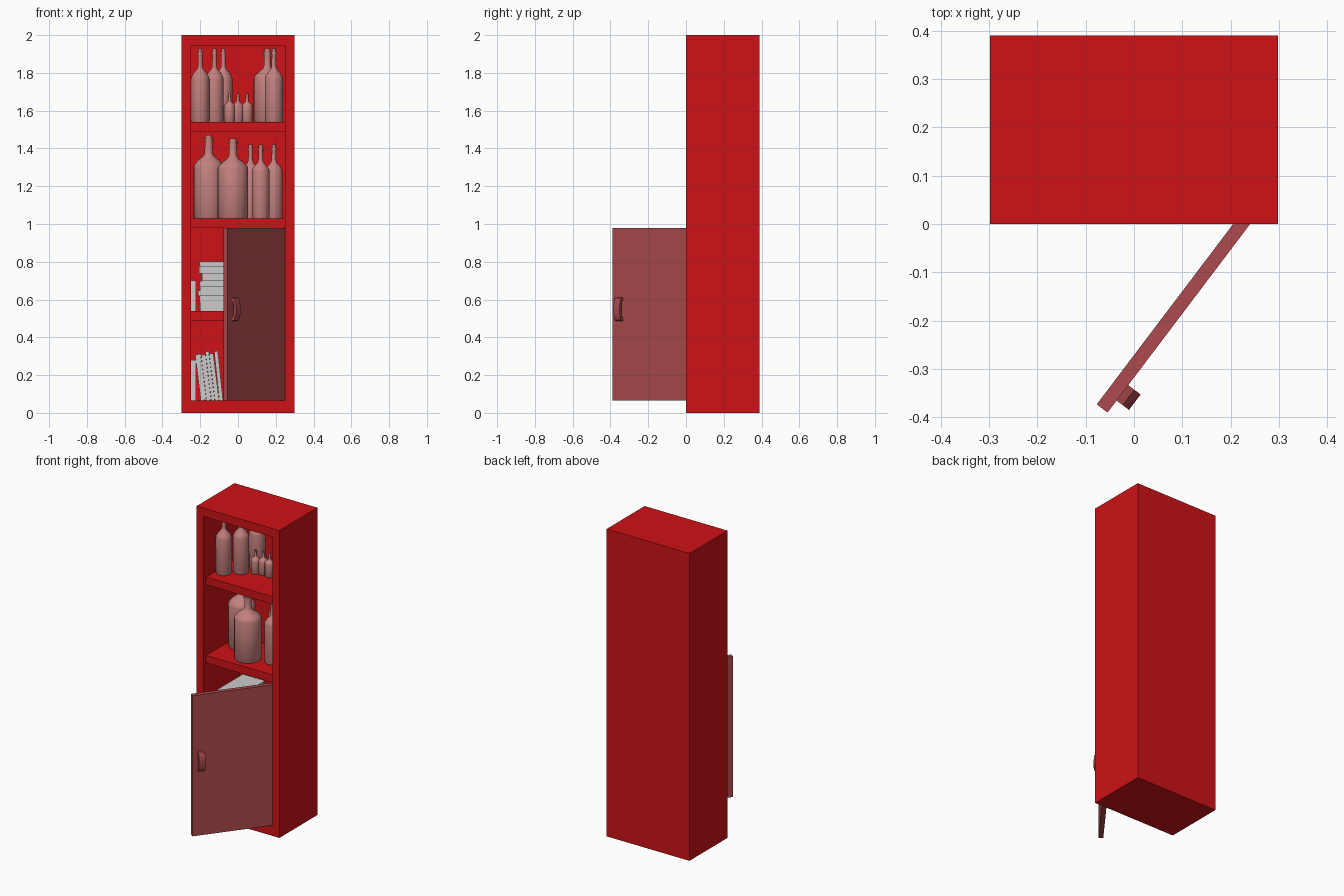
import bpy, bmesh, math, random
from mathutils import Matrix, Vector

if "Cube" in bpy.data.objects:
    bpy.data.objects.remove(bpy.data.objects["Cube"])

random.seed(4)


def mat(name, col):
    m = bpy.data.materials.new(name)
    m.diffuse_color = (*col, 1)
    m.use_nodes = True
    m.node_tree.nodes["Principled BSDF"].inputs["Base Color"].default_value = m.diffuse_color
    return m


RED = mat("cabinet_red", (0.62, 0.006, 0.008))
DOOR = mat("door_red", (0.42, 0.07, 0.075))
GLASS = mat("bottle_pink", (0.55, 0.22, 0.21))


def finish(name, bm, material=None, matrix=None):
    bmesh.ops.recalc_face_normals(bm, faces=bm.faces)
    me = bpy.data.meshes.new(name)
    bm.to_mesh(me)
    bm.free()
    ob = bpy.data.objects.new(name, me)
    bpy.context.collection.objects.link(ob)
    if material:
        me.materials.append(material)
    if matrix:
        ob.matrix_world = matrix
    return ob


def add_box(bm, lo, hi):
    lo, hi = Vector(lo), Vector(hi)
    m = Matrix.Translation((lo + hi) / 2) @ Matrix.Diagonal((*(hi - lo), 1))
    return bmesh.ops.create_cube(bm, size=1, matrix=m)["verts"]


# carcass: a box with its front inset and pushed in
bm = bmesh.new()
add_box(bm, (-0.298, 0, 0), (0.298, 0.39, 2))
front = min(bm.faces, key=lambda f: f.calc_center_median().y)
bmesh.ops.inset_region(bm, faces=[front], thickness=0.048)
for v in front.verts:
    v.co.x = math.copysign(0.25, v.co.x)
    v.co.z = 0.065 if v.co.z < 1 else 1.945
ext = bmesh.ops.extrude_discrete_faces(bm, faces=[front])["faces"]
bmesh.ops.translate(bm, verts=ext[0].verts, vec=(0, 0.37, 0))
finish("cabinet_carcass", bm, RED)

# shelves, set back by the door thickness
for i, z in enumerate((0.54, 1.03, 1.54)):
    bm = bmesh.new()
    add_box(bm, (-0.25, 0.03, z - 0.05), (0.25, 0.37, z))
    finish(f"shelf_{i + 1}", bm, RED)

# open door: local x runs from hinge to free edge, local y faces outward
swing = Matrix.Translation((0.25, 0.013, 0)) @ Matrix.Rotation(math.atan2(-0.797, -0.603), 4, "Z")
bm = bmesh.new()
add_box(bm, (0, -0.028, 0.065), (0.505, 0, 0.98))
finish("door", bm, DOOR, swing)

# bowed handle
N = 10
arch = []
for half_h, out, order in ((0.062, 0.032, range(N + 1)), (0.044, 0.016, range(N, -1, -1))):
    for i in order:
        a = math.pi * i / N
        arch.append((out * math.sin(a) ** 0.6, 0.548 - half_h * math.cos(a)))
bm = bmesh.new()
rows = [[bm.verts.new((x, y, z)) for y, z in arch] for x in (0.434, 0.474)]
n = len(arch)
for i in range(n):
    j = (i + 1) % n
    bm.faces.new((rows[0][i], rows[0][j], rows[1][j], rows[1][i]))
for r in rows:
    for i in range(N):
        bm.faces.new((r[i], r[i + 1], r[n - 2 - i], r[n - 1 - i]))
finish("door_handle", bm, DOOR, swing)


# bottles: turned profile with shoulder, neck and lip
def bottle(name, x, y, z, r, h, shoulder, neck, seg=24):
    rise = (h - shoulder) * 0.32
    lip = h * 0.93
    prof = [(0, 0), (r * 0.95, 0), (r, h * 0.015), (r, shoulder),
            (r * 0.93, shoulder + rise * 0.25), (r * 0.72, shoulder + rise * 0.6),
            (neck * 1.5, shoulder + rise), (neck * 1.1, shoulder + rise * 1.3),
            (neck, lip), (neck * 1.3, lip), (neck * 1.3, lip + h * 0.025),
            (neck * 0.95, lip + h * 0.025), (neck * 0.9, h), (0, h)]
    bm = bmesh.new()
    vs = [bm.verts.new((a, 0, b)) for a, b in prof]
    es = [bm.edges.new(p) for p in zip(vs, vs[1:])]
    bmesh.ops.spin(bm, geom=vs + es, cent=(0, 0, 0), axis=(0, 0, 1),
                   angle=math.tau, steps=seg, use_merge=True)
    bmesh.ops.remove_doubles(bm, verts=bm.verts, dist=1e-5)
    ob = finish(name, bm, GLASS, Matrix.Translation((x, y, z)))
    bpy.context.view_layer.objects.active = ob
    ob.select_set(True)
    bpy.ops.object.shade_smooth_by_angle(angle=math.radians(35))
    ob.select_set(False)


groups = [
    ("tall_bottle", 1.54, 0.048, 0.388, 0.23, 0.011,
     [(-0.2, 0.14), (-0.125, 0.21), (-0.078, 0.31), (0.19, 0.19)]),
    ("wide_bottle", 1.54, 0.072, 0.388, 0.23, 0.017, [(0.155, 0.297)]),
    ("small_bottle", 1.54, 0.028, 0.15, 0.085, 0.007,
     [(-0.045, 0.245), (0, 0.26), (0.048, 0.255)]),
    ("jug", 1.03, 0.08, 0.442, 0.275, 0.02, [(-0.155, 0.26)]),
    ("short_jug", 1.03, 0.081, 0.423, 0.265, 0.02, [(-0.027, 0.14)]),
    ("slim_bottle", 1.03, 0.046, 0.39, 0.25, 0.011,
     [(0.066, 0.3), (0.12, 0.18), (0.19, 0.25)]),
]
for name, z, r, h, sh, nk, spots in groups:
    for i, (x, y) in enumerate(spots):
        bottle(f"{name}_{i + 1}", x, y, z, r, h, sh, nk)


# books: local x = thickness, y = depth (spine at y = 0), z = height
def book(name, t, d, h, matrix):
    c = 0.003
    bm = bmesh.new()
    add_box(bm, (0, 0, 0), (c, d, h))
    add_box(bm, (t - c, 0, 0), (t, d, h))
    add_box(bm, (c, 0, 0), (t - c, c, h))
    add_box(bm, (c, c, 0.004), (t - c, d - 0.005, h - 0.004))
    finish(name, bm, None, matrix)


# upright books against the left wall
book("upright_book_upper", 0.027, 0.25, 0.16, Matrix.Translation((-0.249, 0.09, 0.54)))
book("upright_book_lower", 0.027, 0.25, 0.215, Matrix.Translation((-0.249, 0.09, 0.065)))

# flat stack of books
z = 0.54
thick = (0.022, 0.025, 0.032, 0.028, 0.022, 0.03, 0.04, 0.036, 0.026)
for i, t in enumerate(thick):
    x1 = -0.05 + random.uniform(-0.012, 0.008)
    last = i == len(thick) - 1
    w = 0.16 if last else random.uniform(0.14, 0.165)
    y0 = 0.08 if last else random.uniform(0.08, 0.1)
    lay = Matrix.Translation((x1, y0, z)) @ Matrix.Rotation(-math.pi / 2, 4, "Y")
    book(f"stacked_book_{i + 1}", t, 0.262, w, lay)
    z += t

# leaning row of books
x = -0.197
for i, (t, h, lean) in enumerate(((0.03, 0.245, 7), (0.024, 0.243, 7), (0.018, 0.262, 7),
                                  (0.022, 0.25, 7), (0.02, 0.262, 6))):
    tilt = Matrix.Translation((x, 0.09, 0.065)) @ Matrix.Rotation(math.radians(-lean), 4, "Y")
    book(f"leaning_book_{i + 1}", t, 0.25, h, tilt)
    x += t + 0.001
